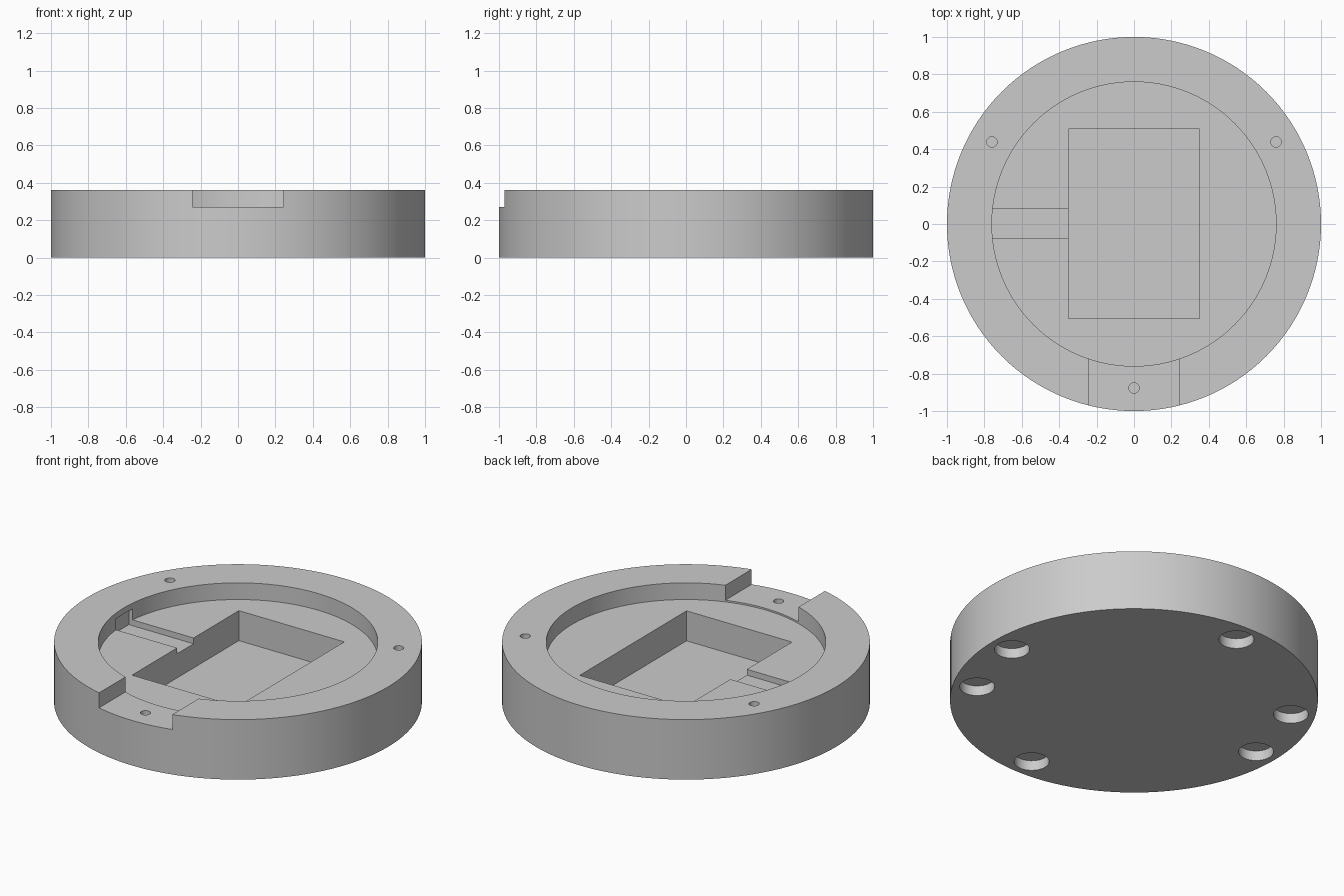
import bpy
from math import radians, cos, sin

default = bpy.data.objects.get("Cube")
if default:
    bpy.data.objects.remove(default, do_unlink=True)

# Single grey material
GREY = (0.6, 0.6, 0.6, 1.0)
grey = bpy.data.materials.new("plain grey")
grey.use_nodes = True
grey.diffuse_color = GREY
grey.node_tree.nodes["Principled BSDF"].inputs["Base Color"].default_value = GREY

HEIGHT = 0.36
RECESS_Z = 0.26
NOTCH_Z = 0.27
TOP = HEIGHT + 0.1


def cylinder(name, radius, z0, z1, x=0, y=0, sides=48):
    bpy.ops.mesh.primitive_cylinder_add(vertices=sides, radius=radius, depth=z1 - z0,
                                        location=(x, y, (z0 + z1) / 2))
    return finish(name)


def box(name, x, y, z):
    low, high = zip(x, y, z)
    bpy.ops.mesh.primitive_cube_add(size=1, location=[(a + b) / 2 for a, b in zip(low, high)])
    bpy.context.object.scale = [b - a for a, b in zip(low, high)]
    bpy.ops.object.transform_apply(location=False, rotation=False, scale=True)
    return finish(name)


def finish(name):
    obj = bpy.context.object
    obj.name = name
    obj.data.materials.append(grey)
    obj.hide_render = name.endswith("cutter")
    return obj


def polar(radius, angle):
    return radius * cos(radians(angle)), radius * sin(radians(angle))


# Round base
base = cylinder("round_base", 1.0, 0, HEIGHT, sides=128)

# Circular recess, rectangular pocket, cable channel and front notch
cutters = [
    cylinder("recess_cutter", 0.76, RECESS_Z, TOP, sides=128),
    box("pocket_cutter", (-0.35, 0.35), (-0.505, 0.508), (0.08, TOP)),
    box("channel_cutter", (-0.78, -0.3), (-0.077, 0.079), (0.225, 0.325)),
    box("notch_cutter", (-0.243, 0.243), (-1.1, -0.6), (NOTCH_Z, TOP)),
]

# Three screw holes in the rim
for angle in (30, 150, 270):
    x, y = polar(0.877, angle)
    cutters.append(cylinder("screw_hole_cutter", 0.028, 0.16, TOP, x, y, 32))

# Six shallow round sockets underneath, in opposite pairs
for angle in (0, 90, 150):
    for turn in (0, 180):
        x, y = polar(0.866, angle + turn)
        cutters.append(cylinder("socket_cutter", 0.095, -0.1, 0.06, x, y))

# Cut each shape out of the base
bpy.ops.object.select_all(action='DESELECT')
base.select_set(True)
bpy.context.view_layer.objects.active = base
for cutter in cutters:
    mod = base.modifiers.new("cut", 'BOOLEAN')
    mod.operation = 'DIFFERENCE'
    mod.solver = 'EXACT'
    mod.object = cutter
    bpy.ops.object.modifier_apply(modifier=mod.name)
    bpy.data.objects.remove(cutter, do_unlink=True)

bpy.ops.object.shade_smooth_by_angle(angle=radians(30))
